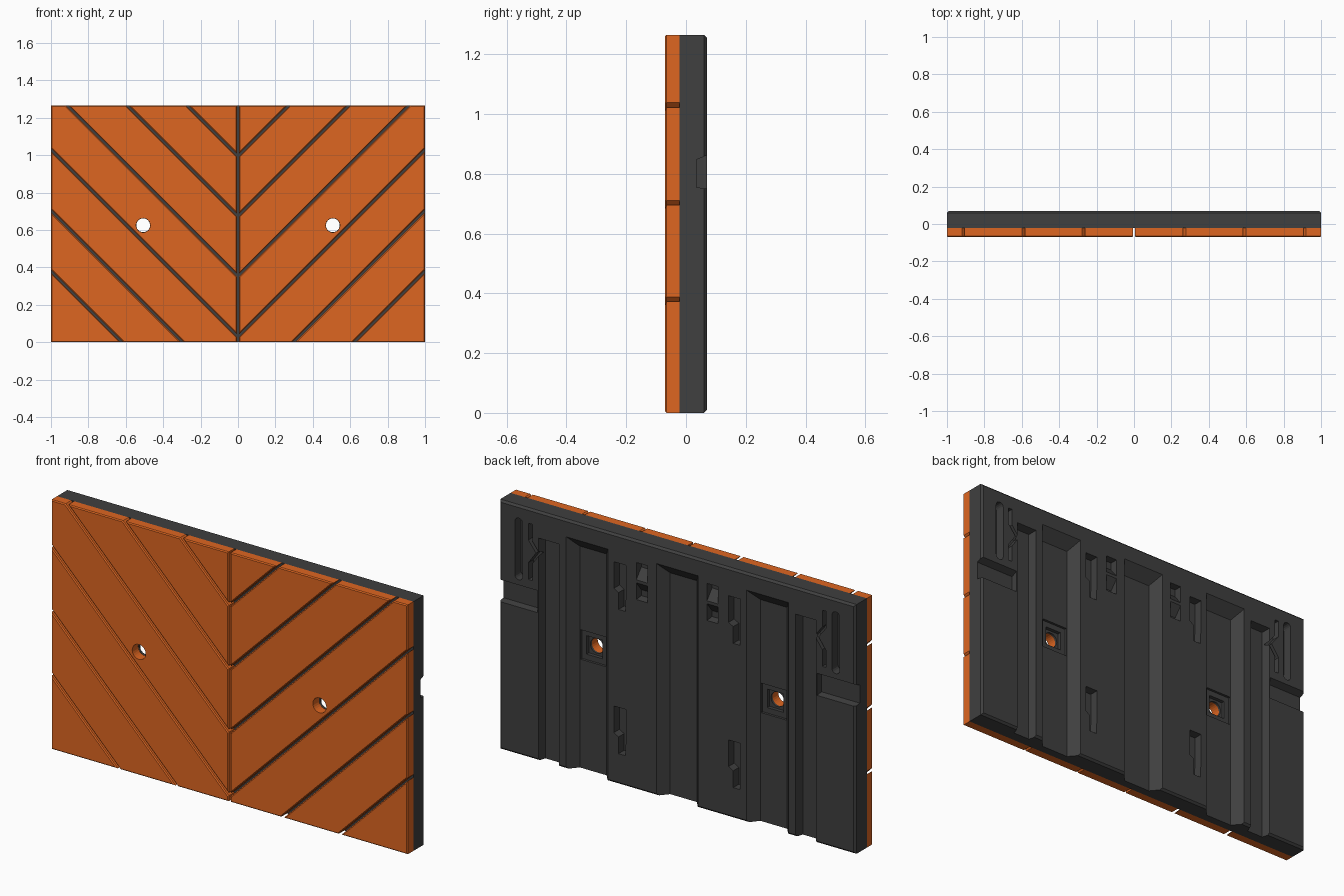
import bpy, bmesh, math
from mathutils import Vector

if "Cube" in bpy.data.objects:
    bpy.data.objects.remove(bpy.data.objects["Cube"])

H, FRONT, MID, BACK = 1.265, -0.07, -0.022, 0.07
HOLE_X, HOLE_Z = 0.507, 0.625


def material(name, rgb):
    m = bpy.data.materials.new(name)
    m.diffuse_color = (*rgb, 1)
    m.use_nodes = True
    m.node_tree.nodes["Principled BSDF"].inputs["Base Color"].default_value = m.diffuse_color
    return m


orange = material("orange", (0.73, 0.133, 0.015))
dark = material("dark_grey", (0.05, 0.05, 0.05))


def to_object(name, bm, mat=None):
    bmesh.ops.recalc_face_normals(bm, faces=bm.faces[:])
    me = bpy.data.meshes.new(name)
    bm.to_mesh(me)
    bm.free()
    ob = bpy.data.objects.new(name, me)
    bpy.context.collection.objects.link(ob)
    if mat:
        me.materials.append(mat)
    return ob


def loft(a, b):
    """Closed solid between two matching rings of points."""
    bm = bmesh.new()
    va = [bm.verts.new(p) for p in a]
    vb = [bm.verts.new(p) for p in b]
    bm.faces.new(va)
    bm.faces.new(vb[::-1])
    n = len(va)
    for i in range(n):
        bm.faces.new((va[i], vb[i], vb[(i + 1) % n], va[(i + 1) % n]))
    return to_object("cutter", bm)


def prism(pts, y0, y1):
    return loft([(x, y0, z) for x, z in pts], [(x, y1, z) for x, z in pts])


def pocket(x0, x1, z0, z1, depth, side=0.0, bottom=0.0, top=0.0):
    """Tapered recess cut into the back face."""
    def ring(t):
        y = BACK - depth * t
        l, r, b, u = x0 + side * t, x1 - side * t, z0 + bottom * t, z1 - top * t
        return [(l, y, b), (r, y, b), (r, y, u), (l, y, u)]
    return loft(ring(-0.01 / depth), ring(1))


def circle(cx, cz, r, n=24):
    return [(cx + r * math.cos(2 * math.pi * i / n), cz + r * math.sin(2 * math.pi * i / n))
            for i in range(n)]


def carve(ob, cutters):
    bpy.context.view_layer.objects.active = ob
    for c in cutters:
        c.hide_render = True
        m = ob.modifiers.new("cut", 'BOOLEAN')
        m.operation, m.solver, m.object = 'DIFFERENCE', 'EXACT', c
        bpy.ops.object.modifier_apply(modifier=m.name)
        bpy.data.objects.remove(c, do_unlink=True)


# Orange facing: diagonal tiles separated by open grooves, one set per half
GAP = 0.011
bounds = [-9, -0.62, -0.297, 0.03, 0.352, 0.674, 0.995, 9]
n = Vector((-1, 0, 1)).normalized()
for s, name in ((-1, "left_facing_tiles"), (1, "right_facing_tiles")):
    bm = bmesh.new()
    for lo, hi in zip(bounds, bounds[1:]):
        t = bmesh.new()
        t.faces.new([t.verts.new((x, FRONT, z)) for x, z in
                     ((GAP / 2, 0), (1, 0), (1, H), (GAP / 2, H))])
        for c, off, inner in ((lo, GAP / 2, True), (hi, -GAP / 2, False)):
            bmesh.ops.bisect_plane(t, geom=t.verts[:] + t.edges[:] + t.faces[:],
                                   plane_co=Vector((0, 0, c)) + n * off, plane_no=n,
                                   clear_inner=inner, clear_outer=not inner)
        ring = [v.co.copy() for v in t.faces[:][0].verts]
        t.free()
        a = [bm.verts.new((p.x * s, FRONT, p.z)) for p in ring]
        b = [bm.verts.new((p.x * s, MID, p.z)) for p in ring]
        k = len(a)
        bm.faces.new(a)
        bm.faces.new(b[::-1])
        for i in range(k):
            bm.faces.new((a[i], b[i], b[(i + 1) % k], a[(i + 1) % k]))
    bmesh.ops.recalc_face_normals(bm, faces=bm.faces[:])
    rim = [e for e in bm.edges if all(abs(v.co.y - FRONT) < 1e-5 for v in e.verts)]
    bmesh.ops.bevel(bm, geom=rim, offset=0.005, segments=1, affect='EDGES')
    tiles = to_object(name, bm, orange)
    carve(tiles, [prism(circle(s * HOLE_X, HOLE_Z, 0.038), -0.2, 0.2)])

# Dark backing slab with chamfered back rim
bm = bmesh.new()
bmesh.ops.create_cube(bm, size=1)
for v in bm.verts:
    v.co = (v.co.x * 2, MID if v.co.y < 0 else BACK, (v.co.z + 0.5) * H)
rim = [e for e in bm.edges if all(abs(v.co.y - BACK) < 1e-5 for v in e.verts)]
bmesh.ops.bevel(bm, geom=rim, offset=0.01, segments=1, affect='EDGES')
backing = to_object("backing_plate", bm, dark)

cuts = []
# Wide sloped channels, open at the bottom
for cx in (-HOLE_X, 0, HOLE_X):
    cuts.append(pocket(cx - 0.117, cx + 0.117, -0.1, 1.178, 0.05, side=0.042, top=0.055))

for s in (-1, 1):
    def span(a, b):
        return sorted((a * s, b * s))

    # Narrow channel beside each side panel
    cuts.append(pocket(*span(0.665, 0.78), -0.1, 1.13, 0.04, side=0.012, top=0.01))
    # Edge notch
    cuts.append(pocket(*span(0.785, 1.1), 0.75, 0.862, 0.035, bottom=0.005, top=0.015))
    # Bolt seat and through hole
    hx = s * HOLE_X
    cuts.append(pocket(hx - 0.072, hx + 0.072, 0.55, 0.70, 0.062))
    cuts.append(pocket(hx - 0.045, hx + 0.045, 0.578, 0.672, 0.08))
    cuts.append(prism(circle(hx, HOLE_Z, 0.037), -0.2, 0.2))
    # Long round-ended slot
    r = 0.022
    slot = []
    for i in range(9):
        a = math.pi * i / 8
        slot.append((s * 0.89 + r * math.cos(a), 1.18 + r * math.sin(a)))
    for i in range(9):
        a = math.pi + math.pi * i / 8
        slot.append((s * 0.89 + r * math.cos(a), 0.91 + r * math.sin(a)))
    cuts.append(prism(slot, 0.02, 0.1))
    # Kinked slot reaching toward the narrow channel
    path = [(0.825, 1.19), (0.825, 1.105), (0.782, 1.05), (0.825, 0.99), (0.825, 0.905)]
    kink = [(s * (x + 0.011), z) for x, z in path] + [(s * (x - 0.011), z) for x, z in path[::-1]]
    cuts.append(prism(kink, 0.03, 0.1))
    # Keyhole hook pockets, upper and lower
    kx = s * 0.322
    for top in (1.123, 0.391):
        key = [(kx - 0.034, top), (kx + 0.034, top), (kx + 0.034, top - 0.135),
               (kx + 0.008, top - 0.15), (kx + 0.008, top - 0.235),
               (kx - 0.03, top - 0.235), (kx - 0.034, top - 0.15)]
        cuts.append(prism(key, 0.025, 0.1))
    # Paired ramp pockets
    cuts.append(pocket(*span(0.167, 0.23), 1.065, 1.153, 0.04, bottom=0.05))
    cuts.append(pocket(*span(0.167, 0.23), 0.965, 1.05, 0.04, bottom=0.005, top=0.05))
carve(backing, cuts)
